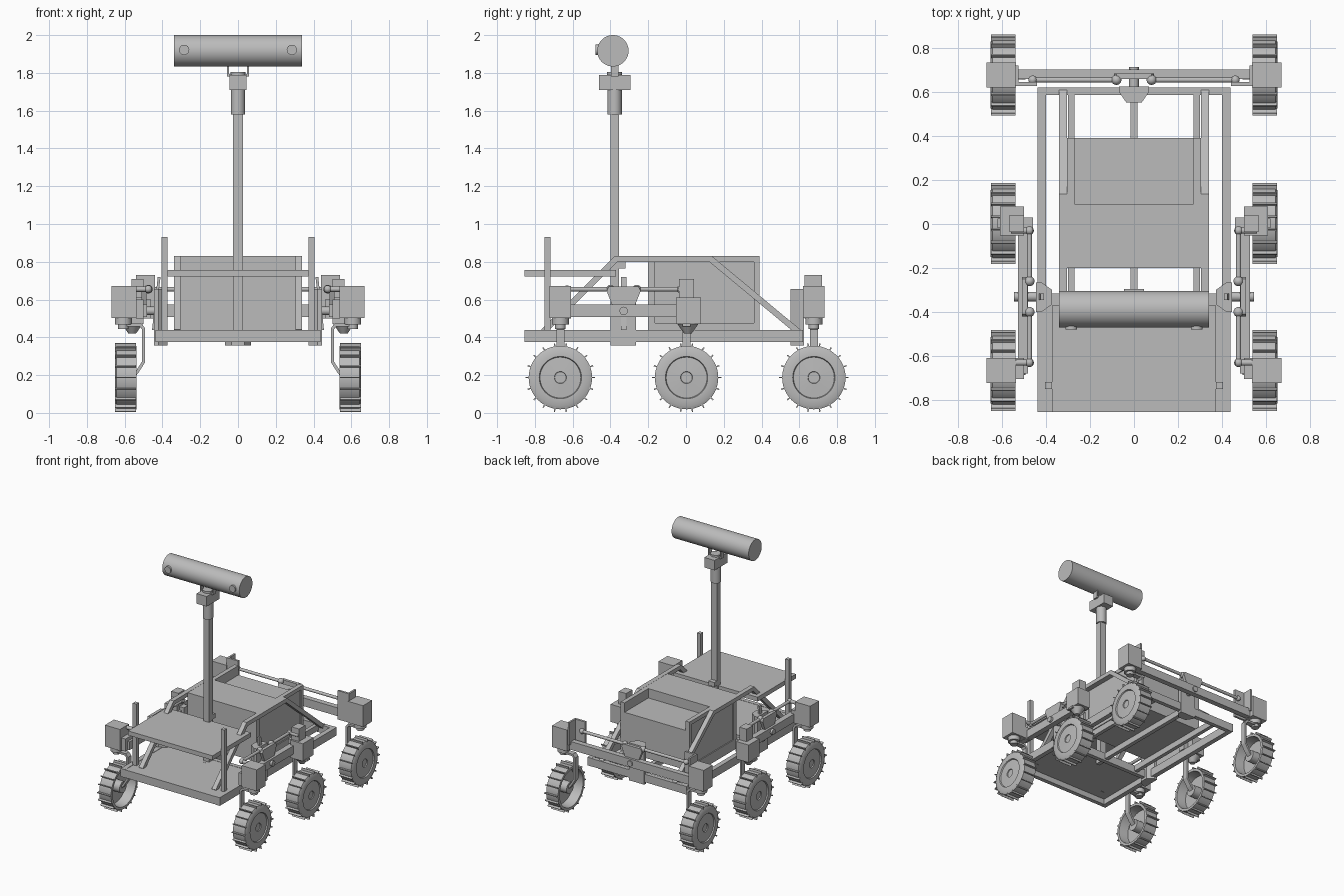
import bpy, bmesh, math
from mathutils import Vector, Matrix

if "Cube" in bpy.data.objects:
    bpy.data.objects.remove(bpy.data.objects["Cube"], do_unlink=True)

grey = bpy.data.materials.new("plain_grey")
grey.use_nodes = True
grey.diffuse_color = (0.5, 0.5, 0.5, 1)
grey.node_tree.nodes["Principled BSDF"].inputs["Base Color"].default_value = (0.5, 0.5, 0.5, 1)

X, Y, Z = Vector((1, 0, 0)), Vector((0, 1, 0)), Vector((0, 0, 1))


def finish(name, bm, mirror=False, smooth=False):
    bmesh.ops.recalc_face_normals(bm, faces=bm.faces)
    mesh = bpy.data.meshes.new(name)
    bm.to_mesh(mesh)
    bm.free()
    mesh.materials.append(grey)
    obj = bpy.data.objects.new(name, mesh)
    bpy.context.collection.objects.link(obj)
    if smooth:
        bpy.ops.object.select_all(action='DESELECT')
        obj.select_set(True)
        bpy.context.view_layer.objects.active = obj
        bpy.ops.object.shade_smooth_by_angle(angle=math.radians(35))
    if mirror:
        obj.modifiers.new("Mirror", 'MIRROR').use_axis[0] = True
    return obj


def box(name, x, y, z, mirror=False):
    bm = bmesh.new()
    bmesh.ops.create_cube(bm, size=1)
    for v in bm.verts:
        v.co = [lo + (c + 0.5) * (hi - lo) for c, (lo, hi) in zip(v.co, (x, y, z))]
    return finish(name, bm, mirror)


def rod(name, p, q, r, mirror=False, r2=None, sides=32):
    p, q = Vector(p), Vector(q)
    bm = bmesh.new()
    turn = (q - p).to_track_quat('Z', 'Y').to_matrix().to_4x4()
    bmesh.ops.create_cone(bm, cap_ends=True, segments=sides, radius1=r, radius2=r if r2 is None else r2,
                          depth=(q - p).length, matrix=Matrix.Translation((p + q) / 2) @ turn)
    return finish(name, bm, mirror, True)


def ball(name, p, r, mirror=False):
    bm = bmesh.new()
    bmesh.ops.create_uvsphere(bm, u_segments=16, v_segments=10, radius=r, matrix=Matrix.Translation(p))
    return finish(name, bm, mirror, True)


def bent_bar(name, points, side, width, thick, mirror=False):
    """Rectangular bar with mitred corners; the path is flat across `side`."""
    pts = [Vector(p) for p in points]
    normals = [side.cross((b - a).normalized()) for a, b in zip(pts, pts[1:])]
    bm, rings = bmesh.new(), []
    for i, p in enumerate(pts):
        n0, n1 = normals[max(i - 1, 0)], normals[min(i, len(normals) - 1)]
        n = (n0 + n1).normalized()
        up = n * (thick / 2 / n.dot(n0))
        s = side * width / 2
        rings.append([bm.verts.new(p + o) for o in (s + up, up - s, -s - up, s - up)])
    for a, b in zip(rings, rings[1:]):
        for k in range(4):
            bm.faces.new((a[k], a[k - 1], b[k - 1], b[k]))
    bm.faces.new(rings[0])
    bm.faces.new(rings[-1])
    return finish(name, bm, mirror)


def prism(name, outline, place, direction, mirror=False):
    """Extrude a flat outline; `place` turns each 2D point into 3D."""
    bm = bmesh.new()
    face = bm.faces.new([bm.verts.new(place(*p)) for p in outline])
    out = bmesh.ops.extrude_face_region(bm, geom=[face])["geom"]
    bmesh.ops.translate(bm, vec=direction, verts=[g for g in out if isinstance(g, bmesh.types.BMVert)])
    return finish(name, bm, mirror)


# Wheels: lathed shell, open on the inner side, with tread bars
WX, WZ = 0.595, 0.187
RIM = [(0.045, 0), (0.045, 0.03), (0.052, 0.032), (0.048, 0.108), (0.057, 0.112), (0.057, 0.15), (0.048, 0.168),
       (-0.057, 0.168), (-0.057, 0.148), (0.02, 0.14), (0.02, 0.045), (-0.045, 0.045), (-0.045, 0)]


def wheel(name, y):
    bm = bmesh.new()
    centre = Vector((WX, y, WZ))
    vs = [bm.verts.new(centre + Vector((a, 0, r))) for a, r in RIM]
    es = [bm.edges.new(e) for e in zip(vs, vs[1:])]
    bmesh.ops.spin(bm, geom=vs + es, cent=centre, axis=X, angle=math.tau, steps=48, use_merge=True)
    bmesh.ops.remove_doubles(bm, verts=bm.verts, dist=1e-4)
    finish(name, bm, True, True)
    bm = bmesh.new()
    for i in range(18):
        m = (Matrix.Translation(centre) @ Matrix.Rotation(math.tau * (i + 0.5) / 18, 4, 'X')
             @ Matrix.Translation((0, 0, 0.173)) @ Matrix.Diagonal((0.112, 0.007, 0.022, 1)))
        bmesh.ops.create_cube(bm, size=1, matrix=m)
    finish(name + "_treads", bm, True)


for label, y in (("front", -0.665), ("middle", 0.003), ("rear", 0.677)):
    wheel(label + "_wheel", y)
    # Bent leg from the steering shaft into the hub
    bent_bar(label + "_leg", [(0.62, y, 0.465), (0.515, y, 0.465), (0.5, y, 0.445), (0.5, y, 0.27),
                              (0.535, y, 0.215), (0.56, y, 0.187)], Y, 0.042, 0.016, True)
    if label != "middle":
        box(label + "_steering_box", (0.537, 0.67), (y - 0.057, y + 0.057), (0.503, 0.673), True)
        rod(label + "_steering_flange", (0.607, y, 0.468), (0.607, y, 0.503), 0.045, True)
        rod(label + "_steering_collar", (0.607, y, 0.445), (0.607, y, 0.468), 0.028, True)

box("middle_steering_box", (0.5, 0.61), (-0.053, 0.08), (0.47, 0.61), True)
box("middle_steering_top", (0.5, 0.565), (-0.037, 0.042), (0.61, 0.71), True)
rod("middle_steering_cone", (0.56, 0.01, 0.42), (0.56, 0.01, 0.47), 0.02, True, r2=0.055)

# Base frame
box("side_rail", (0.4, 0.438), (-0.855, 0.62), (0.375, 0.44), True)
for label, y in (("front", -0.855), ("middle", -0.35), ("rear", 0.587)):
    box(label + "_cross_rail", (-0.4, 0.4), (y, y + 0.033), (0.376, 0.439))
box("inner_rail", (0.27, 0.3), (-0.33, 0.59), (0.39, 0.438), True)
box("centre_rail", (-0.016, 0.016), (-0.42, 0.59), (0.39, 0.438))
box("front_floor_plate", (-0.4, 0.4), (-0.825, -0.35), (0.42, 0.437))

# Roll cage and front shelf
bent_bar("cage_rail", [(0.322, 0.6, 0.425), (0.322, 0.13, 0.815), (0.322, -0.37, 0.815),
                       (0.322, -0.755, 0.43)], X, 0.036, 0.032, True)
box("front_shelf", (-0.373, 0.373), (-0.855, -0.37), (0.722, 0.757))
box("shelf_post", (0.373, 0.405), (-0.75, -0.718), (0.43, 0.93), True)

# Equipment box: stepped profile with cheeks and border strips
prism("equipment_box", [(-0.2, 0.44), (0.39, 0.44), (0.39, 0.755), (0.09, 0.755), (0.09, 0.83), (-0.2, 0.83)],
      lambda y, z: (-0.27, y, z), X * 0.54)
box("box_side", (0.27, 0.296), (-0.2, 0.39), (0.44, 0.83), True)
for label, ys, zs in (("front", (-0.2, -0.165), (0.44, 0.83)), ("rear", (0.36, 0.39), (0.44, 0.83)),
                      ("lower", (-0.165, 0.36), (0.44, 0.475)), ("upper", (-0.165, 0.36), (0.8, 0.83))):
    box("box_border_" + label, (0.296, 0.304), ys, zs, True)

# Mast and camera head
MY = -0.378
box("mast", (-0.026, 0.026), (MY - 0.023, MY + 0.023), (0.44, 1.6))
box("mast_clamp", (-0.026, 0.026), (MY, -0.32), (0.765, 0.8))
rod("mast_collar", (0, MY, 1.58), (0, MY, 1.71), 0.038)
box("pan_motor", (-0.045, 0.045), (-0.46, -0.295), (1.71, 1.79))
rod("pan_bearing", (0, MY, 1.79), (0, MY, 1.805), 0.04)
box("head_yoke_base", (-0.058, 0.058), (MY - 0.02, MY + 0.02), (1.78, 1.795))
box("head_yoke_arm", (0.048, 0.058), (MY - 0.02, MY + 0.02), (1.79, 1.85), True)
rod("camera_head", (-0.34, -0.387, 1.917), (0.34, -0.387, 1.917), 0.083, sides=64)
rod("camera_lens", (0.285, -0.43, 1.922), (0.285, -0.48, 1.922), 0.027, True)

# Side suspension: beam, pivot gearbox, crank and tie rods
PY, PZ = -0.33, 0.54
box("side_beam", (0.482, 0.528), (-0.68, 0.0), (0.507, 0.573), True)
box("front_beam_joint", (0.5, 0.54), (-0.705, -0.61), (0.5, 0.6), True)
box("middle_beam_joint", (0.46, 0.51), (-0.025, 0.03), (0.5, 0.6), True)
prism("side_pivot_gearbox", [(0.445, -0.4), (0.445, -0.265), (0.42, -0.265), (0.372, -0.3), (0.372, -0.365),
                             (0.42, -0.4)], lambda x, y: (x, y, 0.357), Z * 0.3, True)
prism("side_gearbox_fin", [(0.445, 0.44), (0.41, 0.72), (0.425, 0.72), (0.455, 0.44)],
      lambda x, z: (x, PY - 0.015, z), Y * 0.03, True)
rod("side_pivot", (0.4, PY, PZ), (0.545, PY, PZ), 0.022, True)
CRANK = [(-0.06, 0.57), (0.06, 0.57), (0.09, 0.645), (0.08, 0.668), (-0.08, 0.668), (-0.09, 0.645)]
prism("side_crank", CRANK, lambda y, z: (0.485, PY + y, z), X * 0.025, True)
for label, y0, y1 in (("front", -0.4, -0.63), ("middle", -0.26, -0.03)):
    rod(label + "_tie_rod", (0.475, y0, 0.655), (0.475, y1, 0.655), 0.012, True, sides=16)
    ball(label + "_inner_joint", (0.475, y0, 0.655), 0.023, True)
    ball(label + "_outer_joint", (0.475, y1, 0.655), 0.02, True)
    rod(label + "_joint_pin", (0.46, y1, 0.655), (0.56, y1, 0.655), 0.014, True, sides=16)

# Rear suspension: the same layout turned across the back
box("rear_beam", (-0.54, 0.54), (0.66, 0.703), (0.507, 0.573))
prism("rear_pivot_gearbox", [(-0.068, 0.625), (0.068, 0.625), (0.068, 0.6), (0.035, 0.552), (-0.035, 0.552),
                             (-0.068, 0.6)], lambda x, y: (x, y, 0.357), Z * 0.3)
rod("rear_pivot", (0, 0.58, PZ), (0, 0.713, PZ), 0.022)
prism("rear_crank", CRANK, lambda x, z: (x, 0.66, z), Y * 0.025)
rod("rear_tie_rod", (0.08, 0.655, 0.655), (0.46, 0.655, 0.655), 0.012, True, sides=16)
ball("rear_inner_joint", (0.08, 0.655, 0.655), 0.023, True)
ball("rear_outer_joint", (0.46, 0.655, 0.655), 0.02, True)
box("rear_joint_plate", (0.44, 0.54), (0.628, 0.645), (0.5, 0.73), True)
box("rear_box_fin", (0.525, 0.54), (0.628, 0.72), (0.55, 0.73), True)
